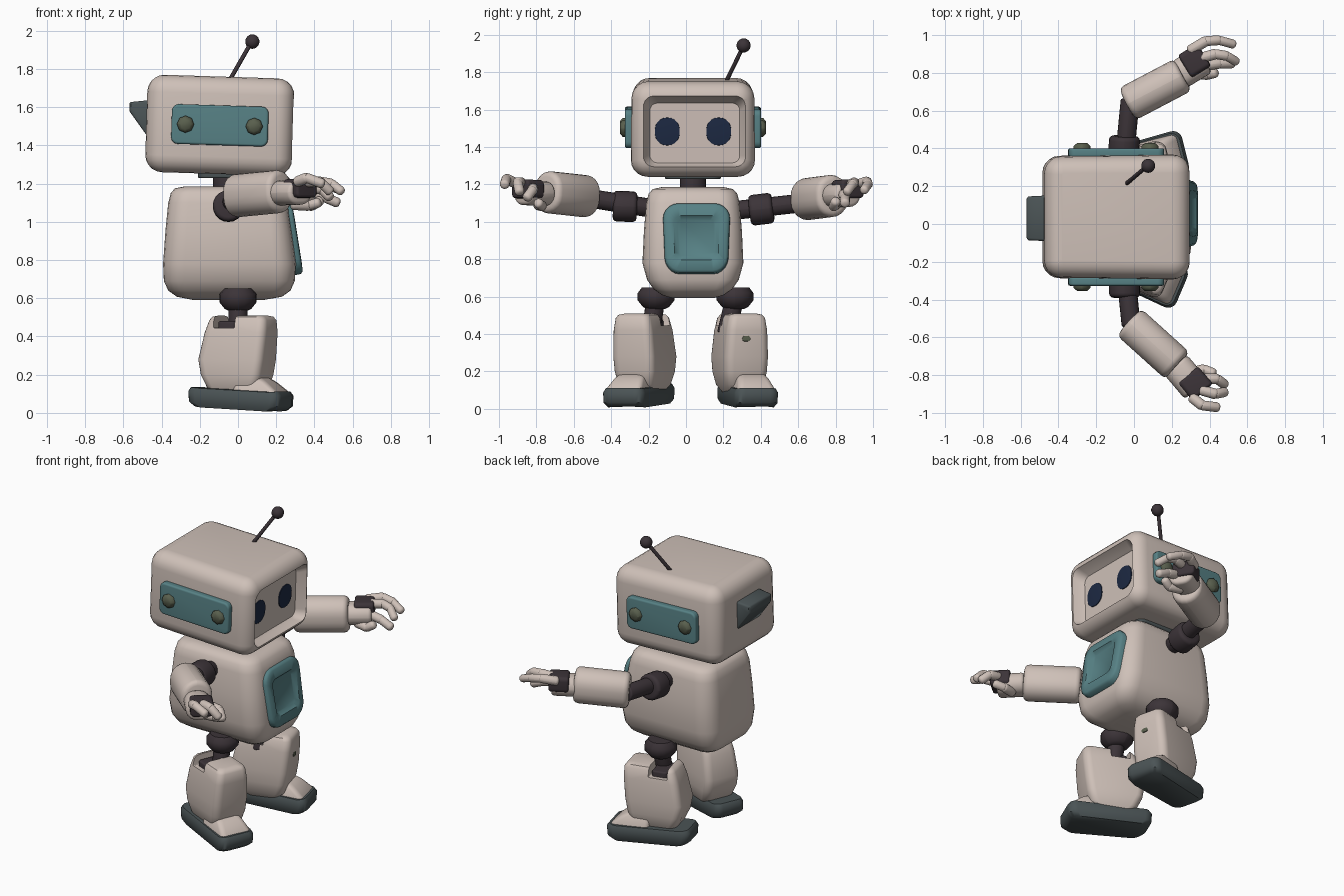
import bpy, bmesh, math
from mathutils import Matrix, Vector

if "Cube" in bpy.data.objects:
    bpy.data.objects.remove(bpy.data.objects["Cube"])


def material(name, rgb):
    m = bpy.data.materials.new(name)
    m.use_nodes = True
    m.diffuse_color = (*rgb, 1)
    m.node_tree.nodes["Principled BSDF"].inputs["Base Color"].default_value = (*rgb, 1)
    return m


CREAM = material("cream shell", (0.62, 0.53, 0.48))
TEAL = material("teal panel", (0.095, 0.22, 0.235))
GREY = material("slate grey", (0.07, 0.088, 0.092))
DARK = material("dark joint", (0.045, 0.034, 0.04))
NAVY = material("navy eye", (0.012, 0.022, 0.055))
OLIVE = material("olive bolt", (0.10, 0.115, 0.075))


def finish(name, bm, mat, frame):
    """Turn a bmesh into a smooth-shaded object."""
    bmesh.ops.recalc_face_normals(bm, faces=bm.faces)
    me = bpy.data.meshes.new(name)
    bm.transform(frame)
    bm.to_mesh(me)
    bm.free()
    me.materials.append(mat)
    ob = bpy.data.objects.new(name, me)
    bpy.context.collection.objects.link(ob)
    bpy.ops.object.select_all(action='DESELECT')
    ob.select_set(True)
    bpy.context.view_layer.objects.active = ob
    bpy.ops.object.shade_smooth_by_angle(angle=math.radians(48))
    return ob


def loft(name, mat, frame, sections, warp=None, n=5):
    """Stack rounded rectangles: (height, cx, cy, half x, half y, corner radius)."""
    bm = bmesh.new()
    rings = []
    for h, cx, cy, hx, hy, r in sections:
        r = max(0.001, min(r, hx * 0.999, hy * 0.999))
        ring = []
        for q, (sx, sy) in enumerate(((1, 1), (-1, 1), (-1, -1), (1, -1))):
            for k in range(n + 1):
                a = math.pi / 2 * (q + k / n)
                p = Vector((cx + sx * (hx - r) + r * math.cos(a),
                            cy + sy * (hy - r) + r * math.sin(a), h))
                ring.append(bm.verts.new(warp(p) if warp else p))
        rings.append(ring)
    for lo, hi in zip(rings, rings[1:]):
        for i in range(len(lo)):
            j = (i + 1) % len(lo)
            bm.faces.new((lo[i], lo[j], hi[j], hi[i]))
    bm.faces.new(rings[0][::-1])
    bm.faces.new(rings[-1])
    return finish(name, bm, mat, frame)


def pillow(name, mat, frame, hx, hy, z0, z1, edge, corner, warp=None, steps=5):
    """Box with rounded corners and rounded top and bottom edges."""
    low, high = [], []
    for k in range(steps + 1):
        a = math.pi / 2 * k / steps
        inset, rise = edge * (1 - math.sin(a)), edge * (1 - math.cos(a))
        ring = (0, 0, hx - inset, hy - inset, corner - inset * 0.9)
        low.append((z0 + rise, *ring))
        high.append((z1 - rise, *ring))
    return loft(name, mat, frame, low + high[::-1], warp)


def aim(origin, direction, up=(0, 0, 1)):
    """Frame whose z axis follows direction and whose y axis leans to up."""
    z = Vector(direction).normalized()
    x = Vector(up).cross(z).normalized()
    m = Matrix((x, z.cross(x), z)).transposed().to_4x4()
    m.translation = origin
    return m


def tube(name, mat, a, b, rx, ry=None, edge=0.02):
    """Round bar from a to b with softened ends."""
    a, b = Vector(a), Vector(b)
    ry = ry or rx
    d = b - a
    up = (0, 0, 1) if abs(d.normalized().z) < 0.9 else (1, 0, 0)
    return pillow(name, mat, aim(a, d, up), rx, ry, 0, d.length, edge, 9, steps=3)


def ball(name, mat, loc, r, scale=(1, 1, 1)):
    bm = bmesh.new()
    bmesh.ops.create_uvsphere(bm, u_segments=14, v_segments=9, radius=r)
    return finish(name, bm, mat, Matrix.Translation(loc) @ Matrix.Diagonal((*scale, 1)))


def carve(target, cutter):
    mod = target.modifiers.new("carve", 'BOOLEAN')
    mod.operation, mod.object, mod.solver = 'DIFFERENCE', cutter, 'EXACT'
    cutter.hide_render = True
    bpy.ops.object.select_all(action='DESELECT')
    target.select_set(True)
    bpy.context.view_layer.objects.active = target
    bpy.ops.object.modifier_apply(modifier=mod.name)
    bpy.data.objects.remove(cutter)
    bpy.ops.object.shade_smooth_by_angle(angle=math.radians(40))


MID = 0.037
# Head with a recessed face
HEAD = Matrix.Translation((-0.095, MID, 1.505)) @ Matrix.Rotation(math.radians(1.8), 4, 'Y')
head = pillow("head", CREAM, HEAD, 0.385, 0.332, -0.255, 0.255, 0.09, 0.09,
              lambda p: Vector((p.x, p.y * (1 - 0.06 * max(0, p.z)) * (1 + 0.08 * min(0, p.x)), p.z)))
FACE = HEAD @ aim((0, 0, 0), (1, 0, 0))
carve(head, loft("face_cutter", CREAM, FACE, [
    (0.315, 0.01, -0.02, 0.24, 0.16, 0.04), (0.33, 0.01, -0.02, 0.25, 0.17, 0.05),
    (0.38, 0.01, -0.01, 0.275, 0.19, 0.06), (0.45, 0.01, -0.01, 0.30, 0.21, 0.07)]))
for side, y in (("left", 0.138), ("right", -0.137)):
    pillow(side + "_eye", NAVY, FACE @ Matrix.Translation((y, -0.012, 0.311)),
           0.066, 0.074, 0, 0.009, 0.002, 0.062)

# Ear panels with bolts
for side, s in (("left", 1), ("right", -1)):
    ear = HEAD @ aim((0, s * 0.318, 0), (0, s, 0))
    pillow(side + "_ear_panel", TEAL, ear, 0.253, 0.104, 0, 0.046, 0.012, 0.035)
    for end, x in (("front", 0.18), ("back", -0.18)):
        bolt = HEAD @ aim((x, s * 0.355, 0), (0, s, 0))
        loft(f"{side}_{end}_ear_bolt", OLIVE, bolt, [
            (0, 0, 0, 0.045, 0.045, 1), (0.02, 0, 0, 0.045, 0.045, 1),
            (0.036, 0, 0, 0.027, 0.027, 1)], n=2)

# Wedge on the back of the head
loft("rear_fin", GREY, aim((-0.46, 0.03, 1.54), (-1, 0, 0)), [
    (0, 0, 0, 0.118, 0.095, 0.012), (0.02, 0, 0.005, 0.12, 0.09, 0.012),
    (0.10, 0, 0.057, 0.116, 0.03, 0.012), (0.108, 0, 0.06, 0.105, 0.02, 0.01)], n=2)

# Antenna
tube("antenna_rod", DARK, (-0.05, 0.205, 1.73), (0.07, 0.307, 1.94), 0.011, edge=0.003)
ball("antenna_tip", DARK, (0.075, 0.308, 1.943), 0.038)

# Neck
tube("neck", DARK, (-0.06, MID, 1.14), (-0.06, MID, 1.27), 0.07, edge=0.01)
pillow("neck_plate", GREY, Matrix.Translation((-0.05, MID, 0)), 0.16, 0.15, 1.228, 1.27, 0.01, 0.05)

# Torso: height, back, front, half width
torso = [(0.592, -0.24, 0.14, 0.11), (0.608, -0.32, 0.23, 0.165), (0.64, -0.365, 0.275, 0.21),
         (0.69, -0.388, 0.297, 0.245), (0.78, -0.392, 0.303, 0.27), (0.95, -0.38, 0.28, 0.262),
         (1.10, -0.365, 0.258, 0.25), (1.15, -0.352, 0.24, 0.237), (1.175, -0.33, 0.215, 0.215),
         (1.185, -0.28, 0.17, 0.17)]
loft("torso", CREAM, Matrix.Translation((0, MID, 0)),
     [(z, (b + f) / 2, 0, (f - b) / 2, w, w * 0.42) for z, b, f, w in torso])

# Chest plate with a sunken middle
loft("chest_plate", TEAL, aim((0.262, 0.056, 0.907), (1, 0, 0.16)), [
    (0, 0, 0, 0.18, 0.19, 0.08), (0.038, 0, 0, 0.178, 0.188, 0.08),
    (0.05, 0, 0, 0.165, 0.175, 0.07), (0.052, 0, 0, 0.122, 0.12, 0.04),
    (0.03, 0, 0, 0.10, 0.10, 0.025)],
    lambda p: Vector((p.x * (1 + 0.45 * min(0, p.y)), p.y, p.z)))

# Arms, each given by its joint positions
arms = {
    "left": dict(socket=((-0.055, 0.34, 1.06), (-0.05, 0.465, 1.075)),
                 upper=((-0.06, 0.25, 1.06), (-0.02, 0.66, 1.105)),
                 fore=((-0.035, 0.635, 1.12), (0.26, 0.79, 1.14)),
                 cuff=((0.24, 0.79, 1.14), (0.37, 0.87, 1.145)),
                 palm=(0.32, 0.865, 1.175),
                 fingers=(((0.30, 0.92, 1.20), (0.38, 0.968, 1.215), (0.45, 0.973, 1.2), (0.525, 0.952, 1.17)),
                          ((0.36, 0.88, 1.20), (0.43, 0.90, 1.21), (0.49, 0.89, 1.2), (0.54, 0.86, 1.16)),
                          ((0.37, 0.84, 1.15), (0.45, 0.85, 1.13), (0.52, 0.85, 1.1)),
                          ((0.31, 0.80, 1.09), (0.39, 0.79, 1.085), (0.43, 0.80, 1.11)))),
    "right": dict(socket=((-0.05, -0.262, 1.08), (-0.05, -0.39, 1.085)),
                  upper=((-0.05, -0.2, 1.075), (-0.015, -0.54, 1.13)),
                  fore=((-0.025, -0.52, 1.135), (0.23, -0.75, 1.16)),
                  cuff=((0.22, -0.745, 1.15), (0.33, -0.875, 1.155)),
                  palm=(0.325, -0.845, 1.175),
                  fingers=(((0.31, -0.92, 1.21), (0.36, -0.96, 1.23), (0.44, -0.97, 1.20)),
                           ((0.36, -0.88, 1.21), (0.43, -0.90, 1.21), (0.48, -0.89, 1.16)),
                           ((0.37, -0.82, 1.18), (0.44, -0.82, 1.17), (0.48, -0.85, 1.13)),
                           ((0.29, -0.79, 1.09), (0.37, -0.77, 1.085), (0.42, -0.79, 1.10)))),
}
for side, arm in arms.items():
    tube(side + "_shoulder_joint", DARK, *arm["socket"], 0.082, edge=0.022)
    tube(side + "_upper_arm", DARK, *arm["upper"], 0.05, edge=0.01)
    tube(side + "_forearm", CREAM, *arm["fore"], 0.096, 0.113, edge=0.03)
    tube(side + "_hand", CREAM, *arm["cuff"], 0.08, 0.065, edge=0.02)
    d = Vector(arm["cuff"][1]) - Vector(arm["cuff"][0])
    pillow(side + "_palm", DARK, aim(arm["palm"], d), 0.07, 0.05, -0.06, 0.06, 0.015, 0.025)
    for digit, path in zip(("outer_finger", "middle_finger", "inner_finger", "thumb"), arm["fingers"]):
        for i, (a, b) in enumerate(zip(path, path[1:])):
            e = (Vector(b) - Vector(a)).normalized() * 0.014
            tube(f"{side}_{digit}_{i + 1}", CREAM, Vector(a) - e, Vector(b) + e, 0.028 - 0.002 * i, edge=0.018)


def foot_bend(p):
    heel, toe = max(0, -p.x / 0.26), max(0, p.x / 0.26)
    return Vector((p.x, p.y * (1 - 0.15 * heel), p.z + 0.04 * heel + 0.015 * toe * toe))


# Legs: hip, end of thigh, shin centre, foot centre, turn
legs = {
    "left": ((0, 0.262, 0.595), (0, 0.215, 0.40), (0, 0.288), (0.015, 0.322), 14),
    "right": ((0, -0.16, 0.595), (0, -0.19, 0.40), (0, -0.222), (0.01, -0.245), -23),
}
for side, (hip, thigh, shin_at, foot_at, turn) in legs.items():
    spin = Matrix.Rotation(math.radians(turn), 4, 'Z')
    SHIN = Matrix.Translation((*shin_at, 0)) @ spin
    FOOT = Matrix.Translation((*foot_at, 0)) @ spin
    loft(side + "_hip_joint", DARK, Matrix.Translation(hip), [
        (h, 0, 0, r, r, 1) for h, r in ((-0.06, 0.05), (-0.05, 0.07), (-0.015, 0.098),
                                        (0.025, 0.098), (0.055, 0.075))], n=4)
    tube(side + "_thigh", DARK, hip, thigh, 0.05, edge=0.01)
    shin = loft(side + "_shin", CREAM, SHIN, [
        (0.09, 0, 0, 0.10, 0.08, 0.04), (0.13, 0, 0, 0.145, 0.105, 0.045),
        (0.20, -0.005, 0, 0.172, 0.117, 0.045), (0.28, -0.005, 0, 0.185, 0.12, 0.045),
        (0.42, 0.018, 0, 0.175, 0.112, 0.045), (0.485, 0.028, 0, 0.162, 0.10, 0.04),
        (0.503, 0.028, 0, 0.148, 0.088, 0.035), (0.51, 0.028, 0, 0.12, 0.06, 0.03)])
    carve(shin, pillow("slot_cutter", CREAM, SHIN @ Matrix.Translation((-0.035, 0, 0)),
                       0.06, 0.2, 0.445, 0.6, 0.005, 0.005))
    pillow(side + "_knee_block", DARK, SHIN @ Matrix.Translation((-0.035, 0, 0)),
           0.05, 0.08, 0.40, 0.48, 0.01, 0.02)
    # Sole and toe cap
    loft(side + "_foot", GREY, FOOT, [
        (0, 0, 0, 0.235, 0.105, 0.05), (0.02, 0, 0, 0.262, 0.118, 0.05),
        (0.075, 0, 0, 0.265, 0.12, 0.05), (0.098, 0, 0, 0.25, 0.11, 0.045)], foot_bend)
    loft(side + "_toe_cap", CREAM, FOOT, [
        (0.08, 0.12, 0, 0.125, 0.105, 0.03), (0.115, 0.115, 0, 0.12, 0.10, 0.03),
        (0.16, 0.085, 0, 0.095, 0.085, 0.03), (0.185, 0.06, 0, 0.08, 0.07, 0.03)])
    if side == "left":
        mark = SHIN @ aim((0.183, -0.012, 0.375), (1, 0, 0.08))
        pillow("left_shin_mark", OLIVE, mark, 0.022, 0.014, 0, 0.009, 0.001, 0.013)
